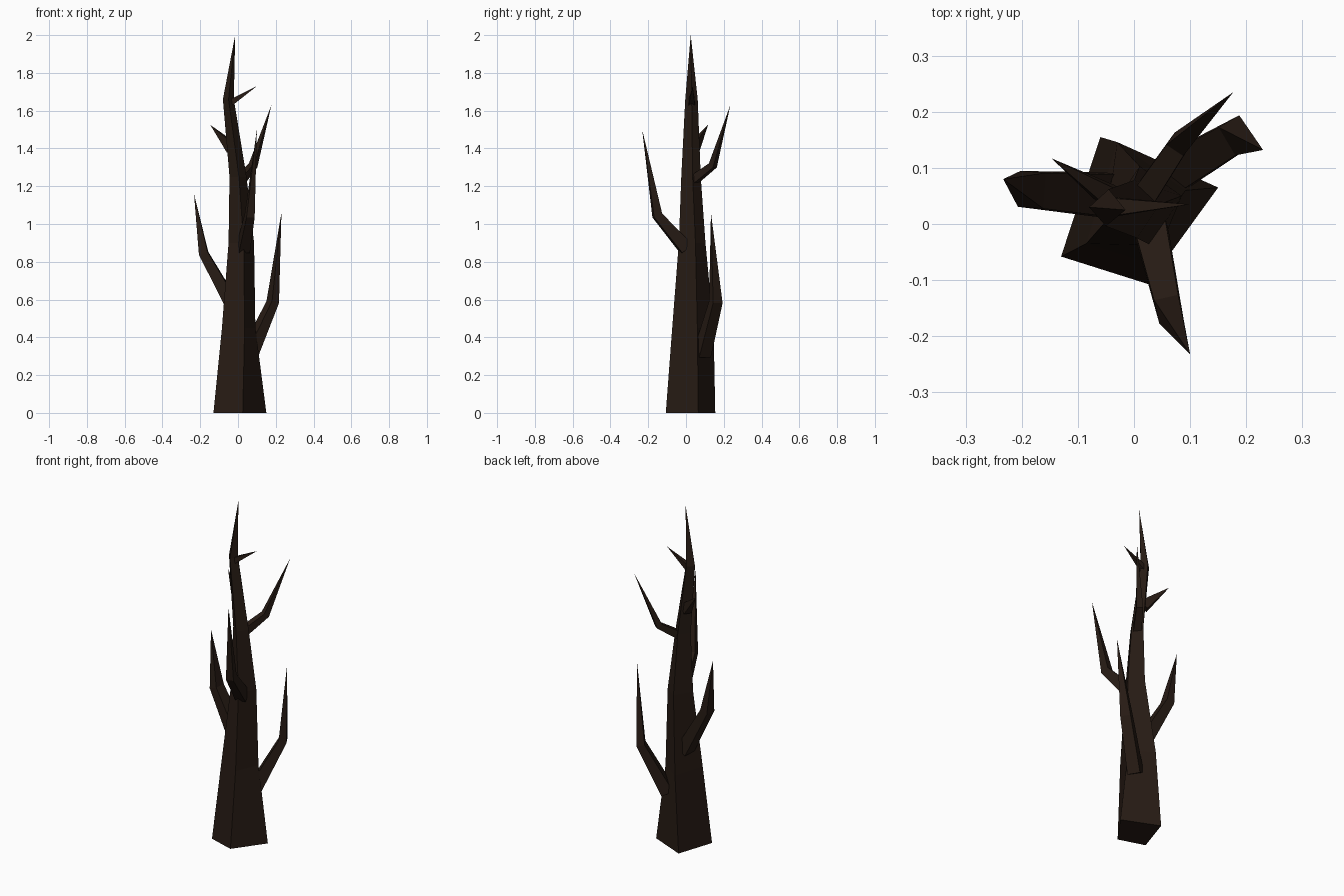
import bpy, bmesh
from mathutils import Vector

if "Cube" in bpy.data.objects:
    bpy.data.objects.remove(bpy.data.objects["Cube"])

bark = bpy.data.materials.new("dark_bark")
bark.diffuse_color = (0.02, 0.011, 0.007, 1)
bark.use_nodes = True
bark.node_tree.nodes["Principled BSDF"].inputs["Base Color"].default_value = bark.diffuse_color


def loft(name, rings, tip):
    """Skin four-sided rings and close the end in a point."""
    bm = bmesh.new()
    loops = [[bm.verts.new(p) for p in ring] for ring in rings]
    end = bm.verts.new(tip)
    bm.faces.new(loops[0][::-1])
    for a, b in zip(loops, loops[1:]):
        for i in range(4):
            j = (i + 1) % 4
            bm.faces.new((a[i], a[j], b[j], b[i]))
    for i in range(4):
        bm.faces.new((loops[-1][i], loops[-1][(i + 1) % 4], end))
    bmesh.ops.recalc_face_normals(bm, faces=bm.faces)
    me = bpy.data.meshes.new(name)
    bm.to_mesh(me)
    bm.free()
    me.materials.append(bark)
    bpy.context.collection.objects.link(bpy.data.objects.new(name, me))


def branch(name, path, sizes):
    """Bent spike: sizes are (half width, half thickness) at each point before the tip."""
    pts = [Vector(p) for p in path]
    rings = []
    for i, (w, t) in enumerate(sizes):
        d = (pts[i + 1] - pts[i]).normalized()
        if i:
            d = (d + (pts[i] - pts[i - 1]).normalized()).normalized()
        flat = pts[1] - pts[0]
        side = Vector((flat.y, -flat.x, 0)).normalized()
        up = side.cross(d)
        rings.append([pts[i] + side * w * a + up * t * b
                      for a, b in ((1, 1), (1, -1), (-1, -1), (-1, 1))])
    loft(name, rings, pts[-1])


# Crooked trunk: left, front, right and back corner at each height
trunk = {
    0.0: ((-0.13, -0.058), (0.025, -0.107), (0.15, 0.065), (-0.06, 0.155)),
    0.45: ((-0.085, -0.035), (0.035, -0.073), (0.092, 0.06), (-0.03, 0.146)),
    0.9: ((-0.05, 0.005), (0.03, -0.038), (0.085, 0.05), (0.01, 0.103)),
    1.25: ((-0.045, 0.02), (0.005, -0.025), (0.045, 0.035), (0.0, 0.078)),
    1.66: ((-0.08, 0.03), (-0.05, -0.004), (-0.022, 0.03), (-0.045, 0.062)),
}
loft("trunk", [[(x, y, z) for x, y in ring] for z, ring in trunk.items()],
     (-0.015, 0.025, 2.0))

# Long bent branches
branch("lower_right_branch",
       [(0.06, 0.085, 0.31), (0.184, 0.158, 0.587), (0.23, 0.132, 1.06)],
       [(0.036, 0.035), (0.029, 0.022)])
branch("left_branch",
       [(-0.03, 0.05, 0.57), (-0.182, 0.061, 0.845), (-0.233, 0.08, 1.16)],
       [(0.04, 0.035), (0.032, 0.024)])
branch("front_branch",
       [(0.028, 0.0, 0.87), (0.062, -0.152, 1.045), (0.1, -0.232, 1.5)],
       [(0.03, 0.035), (0.022, 0.024)])
branch("upper_right_branch",
       [(0.015, 0.045, 1.235), (0.08, 0.142, 1.31), (0.177, 0.235, 1.63)],
       [(0.022, 0.022), (0.018, 0.017)])

# Short straight twigs
branch("left_twig", [(-0.03, 0.04, 1.40), (-0.147, 0.117, 1.525)], [(0.022, 0.03)])
branch("top_twig", [(-0.05, 0.03, 1.635), (0.1, 0.035, 1.73)], [(0.018, 0.018)])
